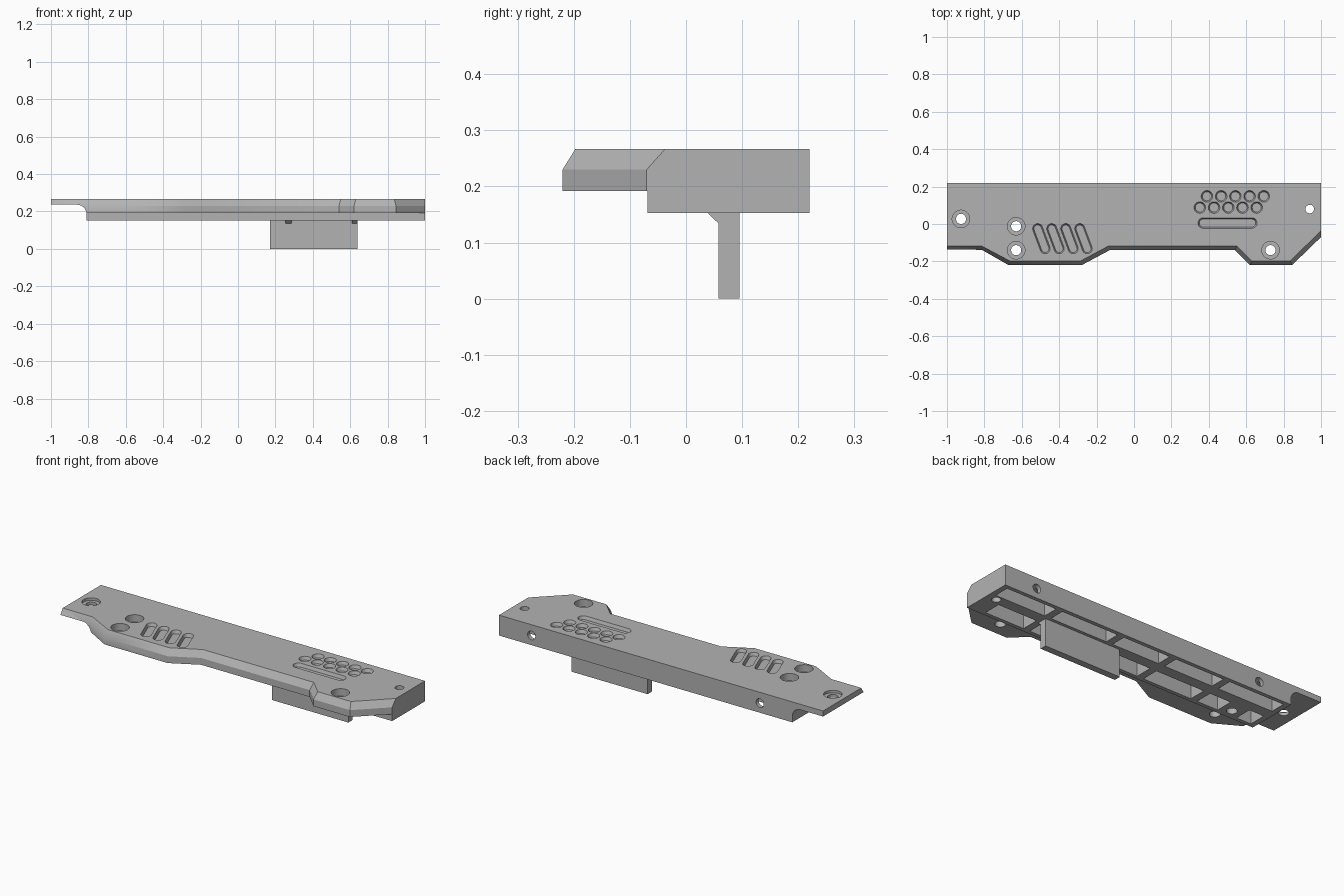
import bpy, bmesh, math
from mathutils import Vector

if "Cube" in bpy.data.objects:
    bpy.data.objects.remove(bpy.data.objects["Cube"])

grey = bpy.data.materials.new("matte_grey")
grey.use_nodes = True
grey.diffuse_color = (0.45, 0.45, 0.45, 1)
grey.node_tree.nodes["Principled BSDF"].inputs["Base Color"].default_value = (0.45, 0.45, 0.45, 1)


def loft(bm, rings):
    """Closed solid through a list of equal-length point rings."""
    loops = [[bm.verts.new(p) for p in ring] for ring in rings]
    n = len(loops[0])
    faces = [bm.faces.new(loops[0]), bm.faces.new(loops[-1])]
    for a, b in zip(loops, loops[1:]):
        faces += [bm.faces.new((a[i], a[(i + 1) % n], b[(i + 1) % n], b[i])) for i in range(n)]
    bmesh.ops.recalc_face_normals(bm, faces=faces)


def box(bm, x0, x1, y0, y1, z0, z1):
    loft(bm, [[(x0, y0, z), (x1, y0, z), (x1, y1, z), (x0, y1, z)] for z in (z0, z1)])


def stadium(p, q, r, z, steps=16):
    """Rounded slot outline from p to q; a circle when they match."""
    d = math.atan2(q[1] - p[1], q[0] - p[0])
    pts = []
    for c, start in ((q, d - math.pi / 2), (p, d + math.pi / 2)):
        for i in range(steps):
            a = start + math.pi * (i + (0.5 if p == q else 0)) / (steps if p == q else steps - 1)
            pts.append((c[0] + r * math.cos(a), c[1] + r * math.sin(a), z))
    return pts


def make(name, bm):
    mesh = bpy.data.meshes.new(name)
    bm.to_mesh(mesh)
    bm.free()
    mesh.materials.append(grey)
    obj = bpy.data.objects.new(name, mesh)
    bpy.context.collection.objects.link(obj)
    return obj


def cut(target, bm):
    cutter = make("cutter", bm)
    cutter.hide_render = True
    mod = target.modifiers.new("cut", 'BOOLEAN')
    mod.operation, mod.solver, mod.object = 'DIFFERENCE', 'EXACT', cutter
    bpy.context.view_layer.objects.active = target
    bpy.ops.object.modifier_apply(modifier=mod.name)
    bpy.data.objects.remove(cutter)


TOP, EDGE, STEP, BOTTOM = 0.267, 0.23, 0.192, 0.153

# Main body: stepped outline with a chamfered front edge
outer = [(1, .22), (-1, .22), (-1, -.14), (-.81, -.14), (-.67, -.22), (-.28, -.22),
         (-.13, -.14), (.54, -.14), (.62, -.22), (.845, -.22), (1, -.07)]
inner = [(1, .22), (-1, .22), (-1, -.117), (-.815, -.117), (-.665, -.197), (-.285, -.197),
         (-.135, -.117), (.55, -.117), (.63, -.197), (.835, -.197), (1, -.037)]
bm = bmesh.new()
loft(bm, [[(x, y, z) for x, y in ring] for ring, z in ((outer, BOTTOM), (outer, EDGE), (inner, TOP))])
body = make("body", bm)

# Step under the front flange
bm = bmesh.new()
box(bm, -1.2, 1.2, -.5, -.069, 0, STEP)
cut(body, bm)

# Thin tongue at the left end with a filleted underside
profile = [(-.81, .1), (-1.1, .1), (-1.1, .236)]
for i in range(11):
    a = math.radians(90 - 9 * i)
    profile.append((-.86 + .05 * math.cos(a), .186 + .05 * math.sin(a)))
bm = bmesh.new()
loft(bm, [[(x, y, z) for x, z in profile] for y in (-.5, .5)])
cut(body, bm)

# Lightening pockets between the underside ribs
bm = bmesh.new()
for x0, x1 in ((.66, .97), (.27, .62), (-.06, .23), (-.40, -.10), (-.78, -.44)):
    box(bm, x0, x1, .112, .198, .1, .228)
for x0, x1 in ((.66, .90), (.27, .62), (-.06, .23), (-.40, -.10), (-.57, -.44), (-.78, -.69)):
    box(bm, x0, x1, -.048, .05, .1, .228)
cut(body, bm)

# Counterbored screw holes and one plain hole
bm = bmesh.new()
for c, depth in (((-.925, .027), .014), ((-.63, -.012), .04), ((-.63, -.14), .04), ((.73, -.14), .04)):
    floor = TOP - depth
    loft(bm, [stadium(c, c, r, z) for r, z in ((.027, .1), (.027, floor), (.047, floor), (.047, .3))])
c = (.94, .08)
loft(bm, [stadium(c, c, .023, z) for z in (.1, .3)])
cut(body, bm)

# Shallow slots and dimples in the top face
recesses = [((-.515 + .075 * i, -.025), (-.475 + .075 * i, -.132), .027) for i in range(4)]
recesses.append(((.37, .005), (.63, .005), .028))
for x, y in ((.39, .148), (.352, .088)):
    recesses += [((x + .076 * i, y), (x + .076 * i, y), .031) for i in range(5)]
bm = bmesh.new()
for p, q, r in recesses:
    loft(bm, [stadium(p, q, rr, z) for rr, z in ((r - .007, TOP - .018), (r, TOP), (r, TOP + .02))])
cut(body, bm)

# Round sockets in the back wall
bm = bmesh.new()
for x in (.80, -.61):
    loft(bm, [[(px, y, pz) for px, pz, _ in stadium((x, .207), (x, .207), .024, 0)] for y in (.18, .3)])
cut(body, bm)

# Fin hanging below the body, with two small gussets
bm = bmesh.new()
box(bm, .17, .64, .058, .095, 0, BOTTOM + .004)
make("mounting_fin", bm)
bm = bmesh.new()
for x0, x1 in ((.255, .287), (.61, .64)):
    loft(bm, [[(x, .06, .135), (x, .06, .155), (x, .038, .155), (x, .038, .153), (x, .057, .135)]
              for x in (x0, x1)])
make("fin_gussets", bm)

# Smooth the round walls, keep the corners sharp
bpy.ops.object.select_all(action='DESELECT')
body.select_set(True)
bpy.context.view_layer.objects.active = body
bpy.ops.object.shade_smooth_by_angle(angle=math.radians(30))
